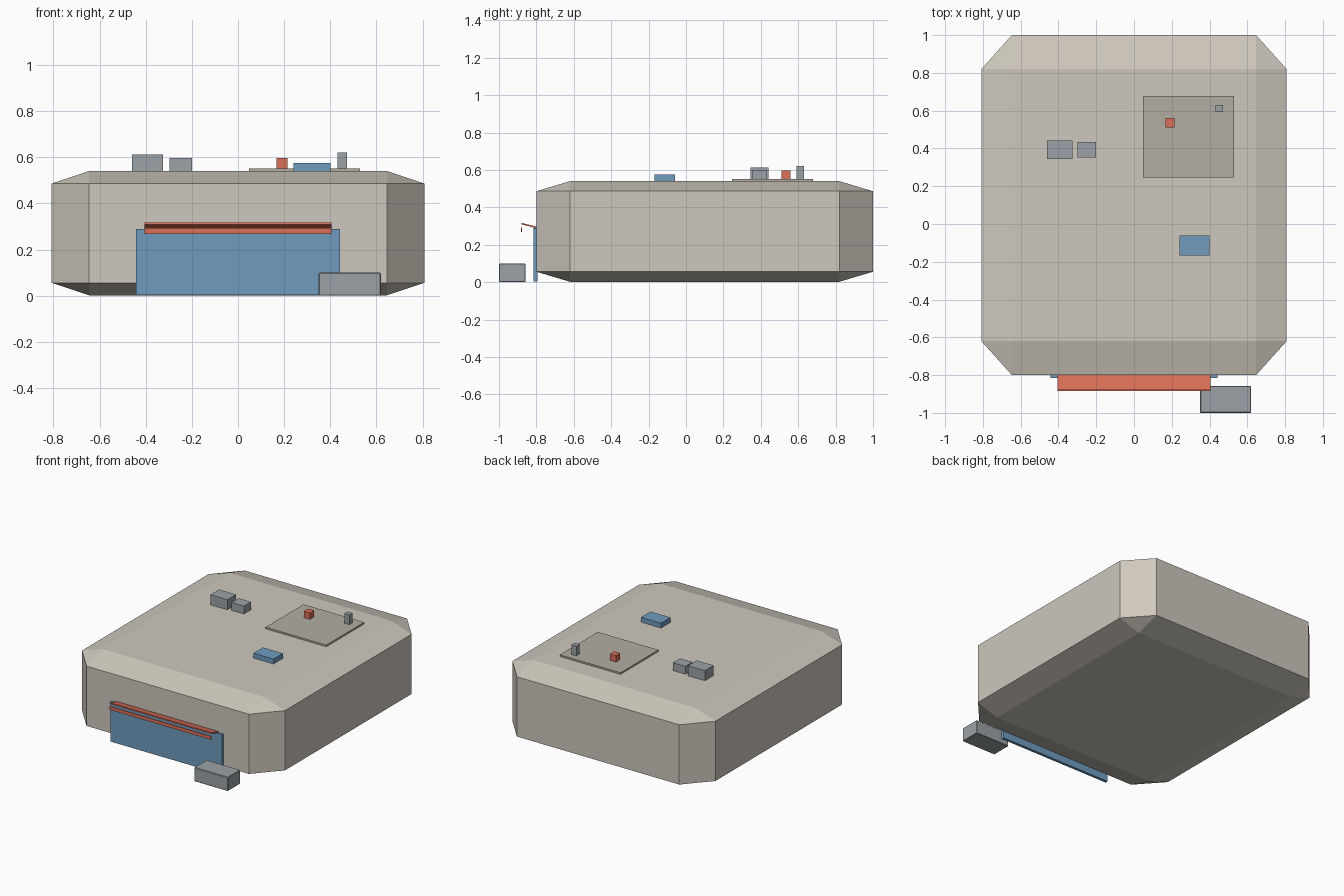
import bpy, bmesh
from mathutils import Vector, Matrix

if "Cube" in bpy.data.objects:
    bpy.data.objects.remove(bpy.data.objects["Cube"])


def material(name, rgb):
    m = bpy.data.materials.new(name)
    m.diffuse_color = (*rgb, 1)
    m.use_nodes = True
    m.node_tree.nodes["Principled BSDF"].inputs["Base Color"].default_value = m.diffuse_color
    return m


BEIGE = material("beige", (0.62, 0.58, 0.51))
TAUPE = material("taupe", (0.45, 0.42, 0.36))
BLUE = material("blue", (0.16, 0.33, 0.52))
RED = material("red", (0.70, 0.16, 0.10))
STEEL = material("steel", (0.33, 0.36, 0.38))


def box(name, lo, hi, mat, bevel=0.0, unit_bevel=0.0, tilt=0.0):
    """Box between two corners; unit_bevel chamfers before scaling, bevel after."""
    lo, hi = Vector(lo), Vector(hi)
    bm = bmesh.new()
    bmesh.ops.create_cube(bm, size=2)
    if unit_bevel:
        bmesh.ops.bevel(bm, geom=bm.edges[:], offset=unit_bevel, segments=1,
                        affect='EDGES')
    bmesh.ops.scale(bm, vec=(hi - lo) / 2, verts=bm.verts)
    if bevel:
        bmesh.ops.bevel(bm, geom=bm.edges[:], offset=bevel, segments=1,
                        affect='EDGES')
    bmesh.ops.rotate(bm, matrix=Matrix.Rotation(tilt, 3, 'X'), verts=bm.verts)
    mesh = bpy.data.meshes.new(name)
    bm.to_mesh(mesh)
    bm.free()
    mesh.materials.append(mat)
    obj = bpy.data.objects.new(name, mesh)
    obj.location = (lo + hi) / 2
    bpy.context.collection.objects.link(obj)
    return obj


# Chamfered main building
box("building", (-0.808, -0.8, 0.002), (0.808, 1.0, 0.54), BEIGE, unit_bevel=0.2)

# Shop front, tilted awning and its hanging valance
box("shop_front", (-0.443, -0.815, 0.003), (0.443, -0.795, 0.29), BLUE)
box("awning", (-0.405, -0.88, 0.299), (0.405, -0.8, 0.307), RED, tilt=-0.25)
box("valance", (-0.405, -0.883, 0.268), (0.405, -0.878, 0.293), RED)

# Crate on the pavement
box("crate", (0.35, -1.0, 0.0), (0.62, -0.857, 0.1), STEEL, bevel=0.004)

# Roof details
ROOF = 0.54
box("roof_deck", (0.047, 0.247, ROOF), (0.53, 0.678, 0.552), TAUPE)
box("roof_planter", (0.166, 0.511, ROOF), (0.215, 0.56, 0.598), RED)
box("chimney", (0.432, 0.592, ROOF), (0.472, 0.63, 0.621), STEEL)
box("skylight", (0.241, -0.168, ROOF), (0.4, -0.06, 0.575), BLUE)
box("air_unit_large", (-0.46, 0.344, ROOF), (-0.326, 0.442, 0.613), STEEL)
box("air_unit_small", (-0.298, 0.353, ROOF), (-0.2, 0.433, 0.597), STEEL)
